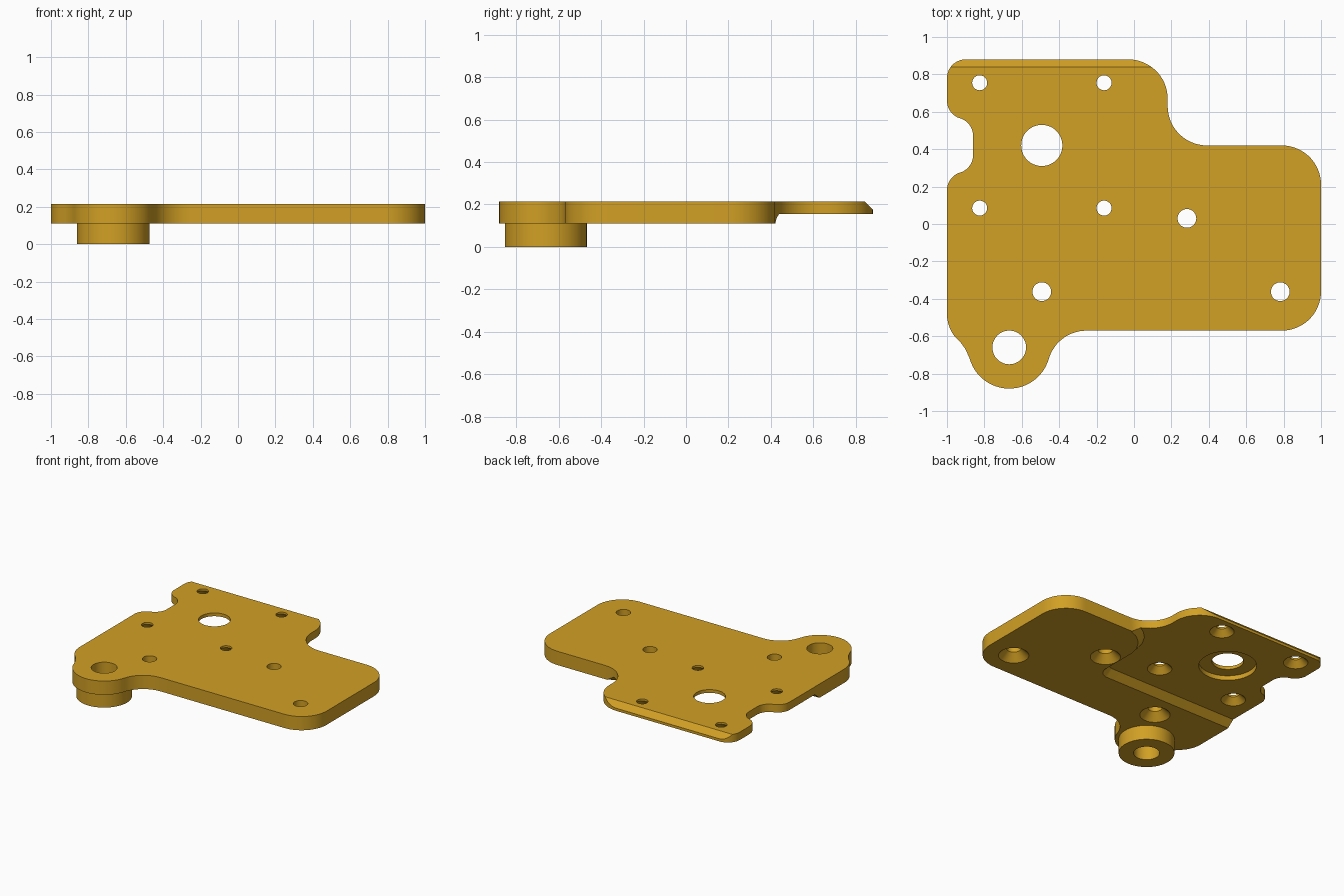
import bpy, bmesh, math

if "Cube" in bpy.data.objects:
    bpy.data.objects.remove(bpy.data.objects["Cube"])

BOTTOM, FLOOR, TOP = 0.11, 0.155, 0.215   # underside, recess floor, upper face

brass = bpy.data.materials.new("golden_yellow")
brass.diffuse_color = (0.64, 0.35, 0.018, 1)
brass.use_nodes = True
brass.node_tree.nodes["Principled BSDF"].inputs["Base Color"].default_value = brass.diffuse_color


def loft(name, rings):
    """Closed solid through rings of equal point count, listed bottom to top."""
    bm = bmesh.new()
    vs = [[bm.verts.new(p) for p in ring] for ring in rings]
    n = len(rings[0])
    bm.faces.new(vs[0])
    bm.faces.new(vs[-1])
    for a, b in zip(vs, vs[1:]):
        for i in range(n):
            j = (i + 1) % n
            bm.faces.new((a[i], a[j], b[j], b[i]))
    bmesh.ops.recalc_face_normals(bm, faces=bm.faces)
    me = bpy.data.meshes.new(name)
    bm.to_mesh(me)
    bm.free()
    me.materials.append(brass)
    ob = bpy.data.objects.new(name, me)
    bpy.context.collection.objects.link(ob)
    return ob


def arc(cx, cy, r, a0, a1):
    n = max(4, int(abs(a1 - a0) / 6))
    angles = [math.radians(a0 + (a1 - a0) * i / n) for i in range(n + 1)]
    return [(cx + r * math.cos(a), cy + r * math.sin(a)) for a in angles]


def at(points, z):
    return [(x, y, z) for x, y in points]


def lathe(name, x, y, profile):
    return loft(name, [at(arc(x, y, r, 0, 360)[:-1], z) for r, z in profile])


def cut(target, cutter):
    m = target.modifiers.new("cut", 'BOOLEAN')
    m.operation, m.solver, m.object = 'DIFFERENCE', 'EXACT', cutter
    bpy.context.view_layer.objects.active = target
    bpy.ops.object.modifier_apply(modifier=m.name)
    bpy.data.objects.remove(cutter)


# plate outline, clockwise from the back left corner
outline = (
    arc(-0.9, 0.78, 0.1, 180, 90)
    + arc(-0.03, 0.67, 0.21, 90, 0)
    + arc(0.39, 0.63, 0.21, 180, 270)
    + arc(0.79, 0.21, 0.21, 90, 0)
    + arc(0.79, -0.36, 0.21, 0, -90)
    + arc(-0.254, -0.78, 0.21, 90, 164)
    + arc(-0.667, -0.66, 0.22, -16, -165)
    + [(-0.902, -0.668), (-0.925, -0.636)]
    + arc(-0.8, -0.48, 0.2, 218, 180)
    + arc(-0.9, 0.18, 0.1, 180, 110)
    + arc(-0.96, 0.37, 0.1, -70, 0)
    + arc(-0.96, 0.47, 0.1, 0, 70)
    + arc(-0.9, 0.66, 0.1, 250, 180)
)
plate = loft("mounting_plate", [at(outline, BOTTOM), at(outline, TOP)])

# sloped-wall recess under the thin rear area
inner = [(-1.4, -0.125)] + arc(0.09, -0.075, 0.05, -90, 0) + \
    [(0.14, 0.2), (0.155, 0.27), (0.2, 0.35), (0.25, 0.4), (0.31, 0.44), (0.31, 0.58),
     (0.31, 1.3), (-1.4, 1.3)]
outer = [(-1.4, -0.18)] + arc(0.09, -0.095, 0.085, -90, 0) + \
    [(0.175, 0.18), (0.19, 0.25), (0.235, 0.325), (0.29, 0.375), (0.37, 0.412), (0.37, 0.58),
     (0.37, 1.3), (-1.4, 1.3)]
t = (FLOOR - 0.08) / (FLOOR - BOTTOM)
low = [(a + (c - a) * t, b + (d - b) * t) for (a, b), (c, d) in zip(inner, outer)]
cut(plate, loft("recess_cutter", [at(low, 0.08), at(inner, FLOOR)]))

# chamfer along the rear top edge
wedge = [(0.82, 0.235), (0.92, 0.135), (0.92, 0.3), (0.82, 0.3)]
cut(plate, loft("chamfer_cutter", [[(x, y, z) for y, z in wedge] for x in (-1.5, 1.5)]))

# countersunk holes: small in the thin area, larger in the thick area
for x, y in [(-0.825, 0.755), (-0.16, 0.755), (-0.825, 0.085), (-0.16, 0.085)]:
    cut(plate, lathe("hole_cutter", x, y, [(0.105, 0.135), (0.04, 0.2), (0.04, 0.3)]))
for x, y in [(0.283, 0.03), (-0.493, -0.362), (0.782, -0.362)]:
    cut(plate, lathe("hole_cutter", x, y, [(0.125, 0.09), (0.05, 0.165), (0.05, 0.3)]))

# large stepped hole
cut(plate, lathe("bore_cutter", -0.493, 0.42,
                 [(0.2, 0.1), (0.2, 0.19), (0.11, 0.19), (0.11, 0.3)]))

# round boss under the front lobe, bored right through
boss = lathe("boss", -0.667, -0.66, [(0.193, 0), (0.193, BOTTOM)])
for part in (plate, boss):
    cut(part, lathe("boss_bore_cutter", -0.667, -0.66, [(0.09, -0.1), (0.09, 0.4)]))

# smooth curved walls, crisp edges
for part in (plate, boss):
    bpy.ops.object.select_all(action='DESELECT')
    part.select_set(True)
    bpy.context.view_layer.objects.active = part
    bpy.ops.object.shade_smooth_by_angle(angle=math.radians(25))
